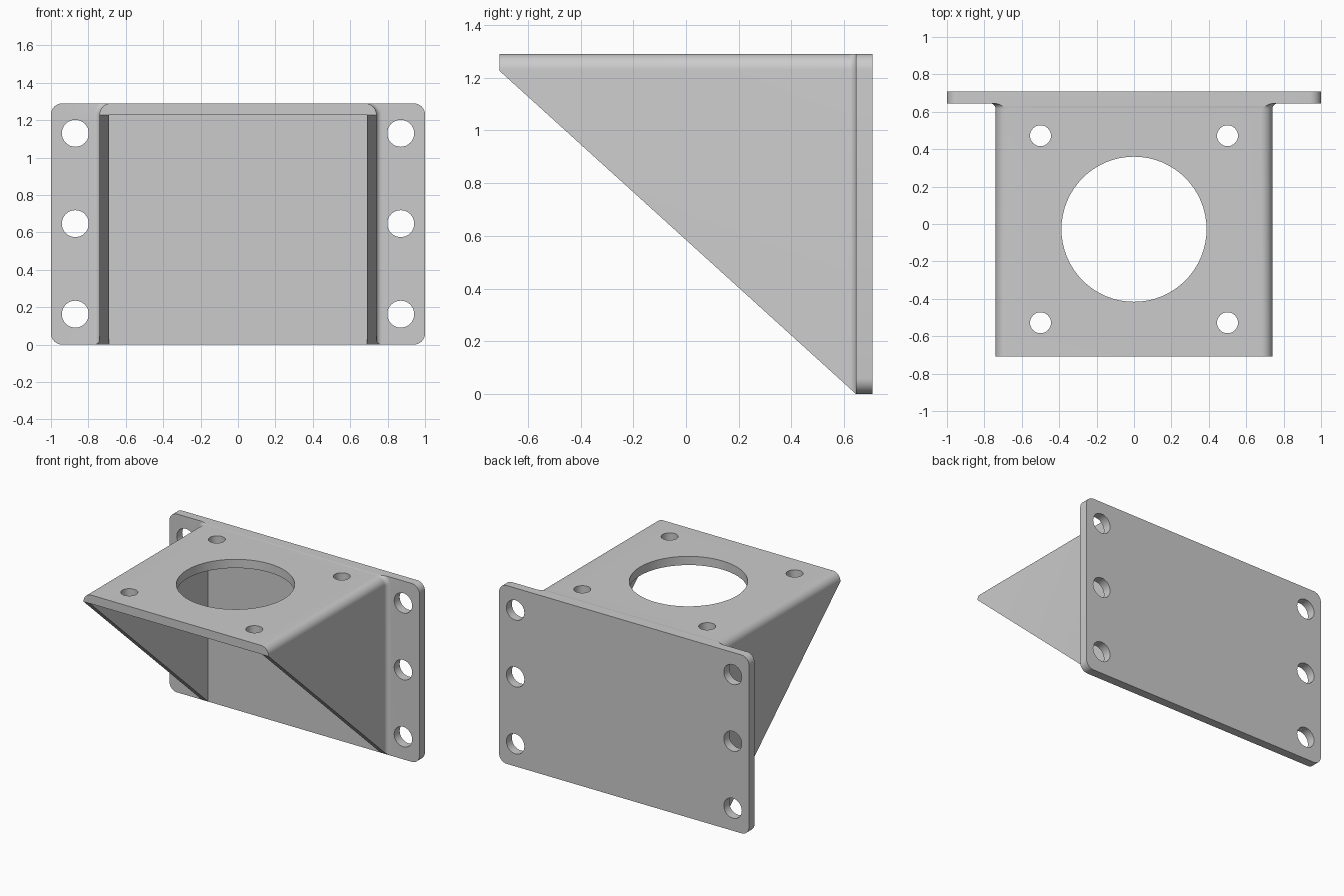
import bpy, bmesh
from math import sin, cos, pi, asin, radians

if "Cube" in bpy.data.objects:
    bpy.data.objects.remove(bpy.data.objects["Cube"])

W, H = 1.0, 1.29              # half plate width, total height
Y0, Y1, Y2 = -0.708, 0.645, 0.708
BX, T, WALL = 0.74, 0.063, 0.05
R, FIL = 0.06, 0.03           # outer edge radius, fillet radius


def loft(name, rings):
    """Closed solid through a list of equal-length rings."""
    bm = bmesh.new()
    vs = [[bm.verts.new(p) for p in ring] for ring in rings]
    n = len(vs[0])
    for a, b in zip(vs, vs[1:]):
        for i in range(n):
            j = (i + 1) % n
            bm.faces.new((a[i], a[j], b[j], b[i]))
    bm.faces.new(vs[0])
    bm.faces.new(vs[-1])
    bmesh.ops.recalc_face_normals(bm, faces=bm.faces)
    me = bpy.data.meshes.new(name)
    bm.to_mesh(me)
    bm.free()
    ob = bpy.data.objects.new(name, me)
    bpy.context.collection.objects.link(ob)
    return ob


def boolean(target, tool, op='DIFFERENCE'):
    m = target.modifiers.new(op.title(), 'BOOLEAN')
    m.operation, m.solver, m.object = op, 'EXACT', tool
    bpy.context.view_layer.objects.active = target
    bpy.ops.object.modifier_apply(modifier=m.name)
    bpy.data.objects.remove(tool)


def drill(target, x, y, z, r, along_y=False, n=32):
    rings = []
    for d in (-0.15, 0.15):
        ring = []
        for i in range(n):
            u, v = r * cos(2 * pi * i / n), r * sin(2 * pi * i / n)
            ring.append((x + u, y + d, z + v) if along_y else (x + u, y + v, z + d))
        rings.append(ring)
    boolean(target, loft("hole_cutter", rings))


def channel(y, d):
    """U section of the shelf and side walls, grown outward by d."""
    r = R + d
    top = asin(R / r)
    half = [(BX - WALL, H - T), (BX - WALL, 0), (BX + d, 0)]
    half += [(BX - R + r * cos(top * i / 10), H - R + r * sin(top * i / 10)) for i in range(11)]
    pts = half + [(-x, z) for x, z in reversed(half)]
    return [(x, y, z) for x, z in pts]


# Shelf with side walls, flaring into a fillet at the back plate
rings = [channel(Y0, 0)]
for i in range(9):
    a = i / 8 * pi / 2
    rings.append(channel(Y1 - FIL + FIL * sin(a), FIL * (1 - cos(a))))
rings.append(channel(Y1 + 0.03, FIL))
bracket = loft("motor_bracket", rings)

# Slanted cut across the side walls
slope = (H - T) / (Y1 - Y0)
line = [(Y0 - 0.05, H - T - 0.0005 + 0.05 * slope), (Y1 + 0.1, -0.1 * slope),
        (Y1 + 0.1, -0.5), (Y0 - 0.05, -0.5)]
boolean(bracket, loft("slant_cutter", [[(x, y, z) for y, z in line] for x in (-1.2, 1.2)]))

# Back plate with rounded corners
outline = []
for k, (cx, cz) in enumerate([(W - R, H - R), (R - W, H - R), (R - W, R), (W - R, R)]):
    for i in range(9):
        a = (k + i / 8) * pi / 2
        outline.append((cx + R * cos(a), cz + R * sin(a)))
plate = loft("back_plate", [[(x, y, z) for x, z in outline] for y in (Y1, Y2)])
boolean(bracket, plate, 'UNION')

# Shelf opening, its four screw holes and the plate's mounting holes
drill(bracket, 0, -0.028, H, 0.388, n=64)
for s in (-1, 1):
    for y in (-0.528, 0.472):
        drill(bracket, s * 0.5, y, H, 0.056)
    for z in (0.163, 0.647, 1.13):
        drill(bracket, s * 0.87, 0.68, z, 0.072, along_y=True)

bpy.ops.object.select_all(action='DESELECT')
bracket.select_set(True)
bpy.context.view_layer.objects.active = bracket
bpy.ops.object.shade_smooth_by_angle(angle=radians(30))
